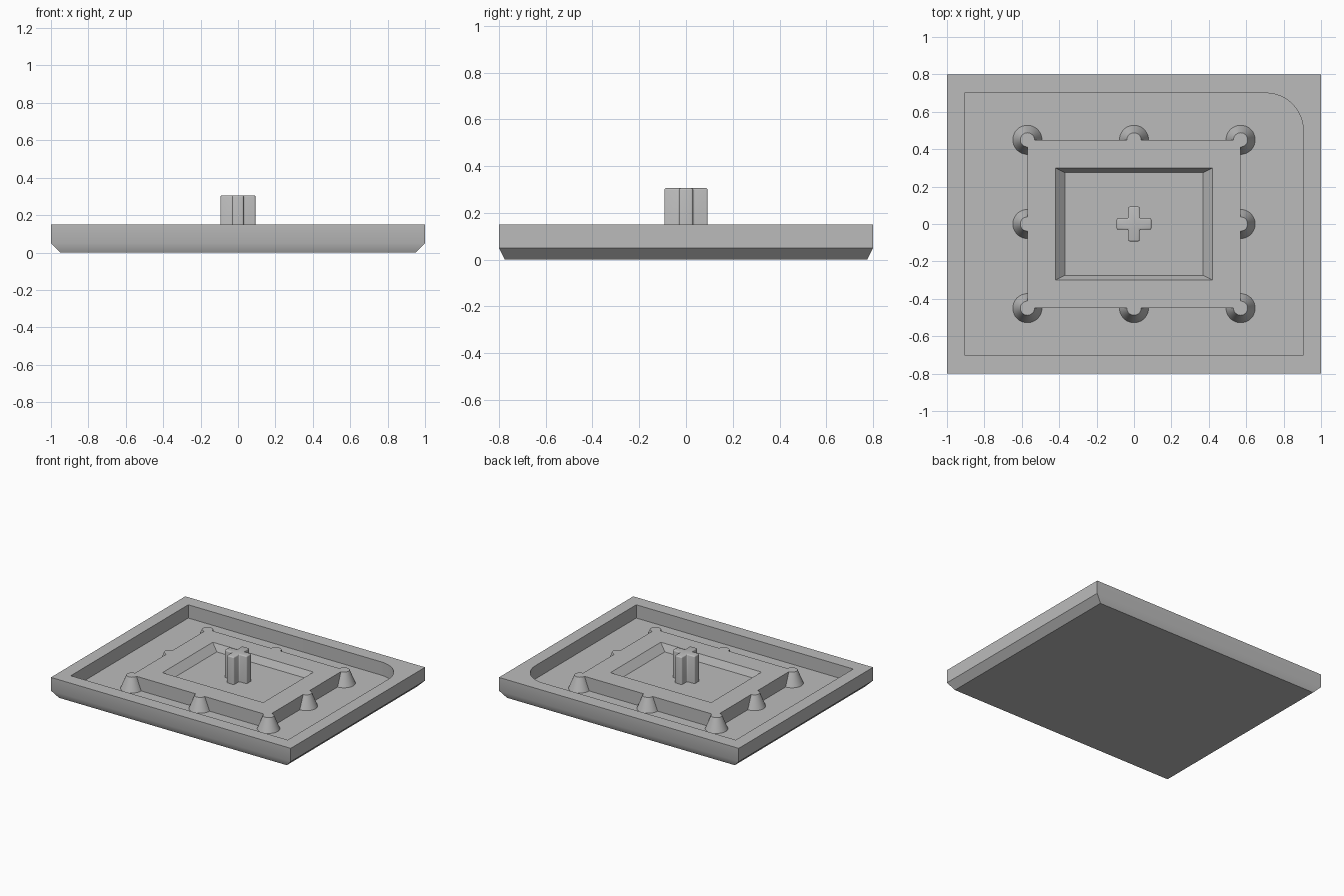
import bpy, bmesh, math
from mathutils import Vector

if "Cube" in bpy.data.objects:
    bpy.data.objects.remove(bpy.data.objects["Cube"], do_unlink=True)

grey = bpy.data.materials.new("plain grey")
grey.use_nodes = True
colour = (0.5, 0.5, 0.5, 1)
grey.diffuse_color = colour
grey.node_tree.nodes["Principled BSDF"].inputs["Base Color"].default_value = colour


def rect(hx, hy, z):
    return [Vector(p) for p in ((-hx, -hy, z), (hx, -hy, z), (hx, hy, z), (-hx, hy, z))]


def ring(radius, z, centre=(0, 0), count=32):
    return [Vector((centre[0] + radius * math.cos(math.tau * i / count),
                    centre[1] + radius * math.sin(math.tau * i / count), z)) for i in range(count)]


def loft(bm, loops, cap_start=True, cap_end=True):
    """Join loops of equal length with quads; return the vertex loops."""
    rows = [[bm.verts.new(p) for p in loop] for loop in loops]
    for a, b in zip(rows, rows[1:]):
        for i in range(len(a)):
            j = (i + 1) % len(a)
            bm.faces.new((a[i], a[j], b[j], b[i]))
    if cap_start:
        bm.faces.new(rows[0][::-1])
    if cap_end:
        bm.faces.new(rows[-1])
    return rows


def finish(bm, name):
    bmesh.ops.recalc_face_normals(bm, faces=bm.faces[:])
    mesh = bpy.data.meshes.new(name)
    bm.to_mesh(mesh)
    bm.free()
    mesh.materials.append(grey)
    obj = bpy.data.objects.new(name, mesh)
    bpy.context.collection.objects.link(obj)
    bpy.ops.object.select_all(action="DESELECT")
    obj.select_set(True)
    bpy.context.view_layer.objects.active = obj
    bpy.ops.object.shade_smooth_by_angle(angle=math.radians(35))
    return obj


FLOOR, TOP = 0.05, 0.15

# Tray: chamfered outside, pocket with one rounded corner
bm = bmesh.new()
outer = loft(bm, [rect(0.95, 0.775, 0), rect(1, 0.8, 0.05), rect(1, 0.8, TOP)], cap_end=False)
px, py, r = 0.905, 0.7, 0.2
arc = [(px - r + r * math.cos(t), py - r + r * math.sin(t))
       for t in (math.pi / 2 * i / 12 for i in range(13))]
outline = [(-px, -py), (px, -py)] + arc + [(-px, py)]
pocket = loft(bm, [[Vector((x, y, z)) for x, y in outline] for z in (TOP, FLOOR)], cap_start=False)
rim = []
for loop in (outer[-1], pocket[0]):
    rim += [bm.edges.get((loop[i - 1], loop[i])) for i in range(len(loop))]
bmesh.ops.triangle_fill(bm, edges=rim, use_beauty=True, normal=(0, 0, 1))
finish(bm, "tray")

# Raised platform with a sloped recess
bm = bmesh.new()
loft(bm, [rect(0.57, 0.45, FLOOR), rect(0.57, 0.45, TOP),
          rect(0.42, 0.3, TOP), rect(0.37, 0.275, 0.1)])
finish(bm, "platform")

# Tapered posts at the platform corners and edge middles
for ix in (-1, 0, 1):
    for iy in (-1, 0, 1):
        if ix or iy:
            centre = (ix * 0.57, iy * 0.45)
            bm = bmesh.new()
            loft(bm, [ring(0.078, FLOOR, centre), ring(0.038, TOP, centre)])
            finish(bm, f"post_{ix + 1}_{iy + 1}")

# Cross-shaped stem with softened edges
bm = bmesh.new()
a, w = 0.093, 0.03
quarter = [Vector((a, -w, 0)), Vector((a, w, 0)), Vector((w, w, 0))]
plan = []
for k in range(4):
    c, s = round(math.cos(k * math.pi / 2)), round(math.sin(k * math.pi / 2))
    plan += [Vector((c * p.x - s * p.y, s * p.x + c * p.y, 0)) for p in quarter]
loft(bm, [[p + Vector((0, 0, z)) for p in plan] for z in (0.08, 0.306)])
bmesh.ops.recalc_face_normals(bm, faces=bm.faces[:])
soft = [e for e in bm.edges if max(v.co.z for v in e.verts) > 0.2]
bmesh.ops.bevel(bm, geom=soft, offset=0.008, segments=3, profile=0.5, affect="EDGES")
finish(bm, "cross_stem")
